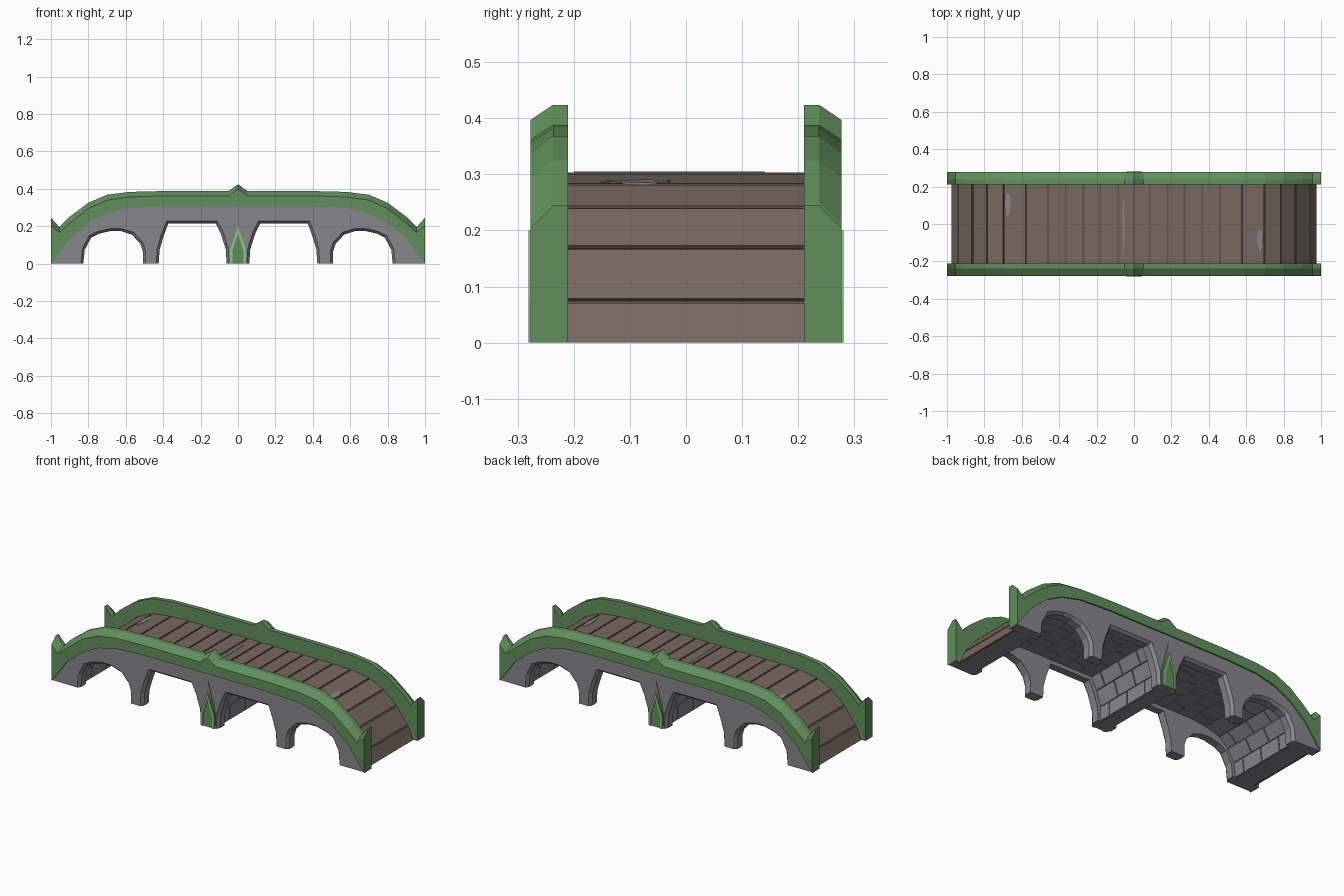
import bpy, bmesh, math

if "Cube" in bpy.data.objects:
    bpy.data.objects.remove(bpy.data.objects["Cube"])


def material(name, rgb):
    m = bpy.data.materials.new(name)
    m.diffuse_color = (*rgb, 1)
    m.use_nodes = True
    m.node_tree.nodes["Principled BSDF"].inputs["Base Color"].default_value = m.diffuse_color
    return m


GREEN = material("rail green", (0.119, 0.274, 0.107))
LIGHT = material("light green", (0.243, 0.571, 0.205))
STONE = material("grey stone", (0.242, 0.242, 0.264))
WOOD = material("brown wood", (0.188, 0.140, 0.113))
DARK = material("dark wood", (0.120, 0.088, 0.070))


def loft(bm, rings):
    """Skin a list of equal-length closed rings and cap both ends."""
    vs = [[bm.verts.new(p) for p in r] for r in rings]
    n = len(rings[0])
    for a, b in zip(vs, vs[1:]):
        for i in range(n):
            j = (i + 1) % n
            bm.faces.new((a[i], a[j], b[j], b[i]))
    bm.faces.new(vs[0][::-1])
    bm.faces.new(vs[-1])


def finish(bm, name, mat):
    bmesh.ops.recalc_face_normals(bm, faces=bm.faces[:])
    me = bpy.data.meshes.new(name)
    bm.to_mesh(me)
    bm.free()
    me.materials.append(mat)
    ob = bpy.data.objects.new(name, me)
    bpy.context.collection.objects.link(ob)
    return ob


def prism(bm, pts, y0, y1):
    loft(bm, [[(x, y, z) for x, z in pts] for y in (y0, y1)])


def both(pts):
    """Mirror a right-half list (starting at x = 0) to run left to right."""
    return [(-p[0], *p[1:]) for p in pts[:0:-1]] + pts


# Rails: station = x, top, chamfer drop, bottom
stations = both([(0, .424, .027, .305), (.05, .388, .026, .305),
                 (.38, .388, .026, .305), (.58, .383, .027, .296),
                 (.70, .368, .029, .268), (.80, .325, .031, .218),
                 (.90, .25, .034, .134), (.955, .195, .03, .06),
                 (1, .245, .04, 0)])
bm = bmesh.new()
for s in (1, -1):
    loft(bm, [[(x, s * .21, b), (x, s * .21, t), (x, s * .237, t),
               (x, s * .277, t - d), (x, s * .277, b)]
              for x, t, d, b in stations])
finish(bm, "side_rails", GREEN)

# Side walls with chamfered arch openings
side_arch = [(.84, 0), (.832, .08), (.795, .15), (.75, .172), (.68, .188),
             (.62, .186), (.56, .168), (.51, .115), (.495, .07), (.495, 0)]
mid_arch = [(.437, 0), (.432, .08), (.412, .15), (.382, .228), (.11, .228),
            (.08, .17), (.052, .08), (.048, 0)]


def shrink(arch, k=.013):
    cx = (arch[0][0] + arch[-1][0]) / 2
    half = arch[0][0] - cx
    return [(cx + (x - cx) * (1 - k / half), z - k * min(1, z / .16))
            for x, z in arch]


def wall_outline(arches):
    right = sum(arches, [])
    left = [(-x, z) for x, z in right[::-1]]
    return [(x, b + .001) for x, t, d, b in stations] + right + left


outer = wall_outline([side_arch, mid_arch])
inner = wall_outline([shrink(side_arch), shrink(mid_arch)])
bm = bmesh.new()
for s in (1, -1):
    loft(bm, [[(x, s * y, z) for x, z in r]
              for y, r in ((.269, outer), (.253, inner), (.21, inner))])
finish(bm, "arched_side_walls", STONE)

# Deck profile (right half) and its height at any x
deck = [(0, .303), (.085, .303), (.18, .303), (.27, .303), (.365, .303),
        (.46, .303), (.575, .30), (.695, .283), (.785, .242), (.865, .17),
        (.94, .075), (.975, 0)]
W = .211


def deck_z(x):
    for (a, za), (b, zb) in zip(deck, deck[1:]):
        if a <= abs(x) <= b:
            return za + (zb - za) * (abs(x) - a) / (b - a)


def offset(pts, k):
    out = []
    for i, (x, z) in enumerate(pts):
        a, b = pts[max(i - 1, 0)], pts[min(i + 1, len(pts) - 1)]
        dx, dz = b[0] - a[0], b[1] - a[1]
        L = math.hypot(dx, dz)
        out.append((x + dz / L * k, max(0, z - dx / L * k)))
    return out


# Planks with narrow gaps, on a thin dark bed
bm = bmesh.new()
for m in (1, -1):
    for (ax, az), (bx, bz) in zip(deck, deck[1:]):
        L = math.hypot(bx - ax, bz - az)
        u, w = (bx - ax) / L, (bz - az) / L
        g = .0045
        a = (ax + u * g, az + w * g)
        b = (bx - u * g, bz - w * g) if bz > 0 else (bx, bz)
        q = [a, b, (b[0] + w * .012, max(0, b[1] - u * .012)),
             (a[0] + w * .012, a[1] - u * .012)]
        prism(bm, [(m * x, z) for x, z in q], -W, W)
finish(bm, "deck_planks", WOOD)
bed_top, bed_low = offset(both(deck), .007), offset(both(deck), .016)
bm = bmesh.new()
prism(bm, bed_top + bed_low[::-1], -W, W)
finish(bm, "deck_bed", DARK)

# Stone core: vault underside, end abutments and full-width middle pier
under = [(.852, 0), (.842, .085), (.80, .155), (.74, .205), (.65, .232),
         (.55, .243), (.46, .243), (.37, .243), (.28, .243), (.19, .243),
         (.10, .243), (.066, .17), (.038, .085), (.038, 0)]
low_half = [p for p in bed_low if p[0] >= 0]
bm = bmesh.new()
for m in (1, -1):
    prism(bm, [(m * x, z) for x, z in low_half + under + [(0, 0)]], -W, W)
finish(bm, "stone_core", STONE)

# Raised staggered bricks over the underside
bm = bmesh.new()
for m in (1, -1):
    for i, ((ax, az), (bx, bz)) in enumerate(zip(under, under[1:])):
        L = math.hypot(bx - ax, bz - az)
        u, w = (bx - ax) / L, (bz - az) / L
        g, h = .003, .008
        a = (ax + u * g, az + w * g)
        b = (bx - u * g, bz - w * g)
        q = [a, b, (b[0] - w * h, max(0, b[1] + u * h)),
             (a[0] - w * h, max(0, a[1] + u * h))]
        q = [(m * x, z) for x, z in q]
        cuts = [-.21, -.07, .07, .21] if i % 2 else [-.21, -.14, 0, .14, .21]
        for c, d in zip(cuts, cuts[1:]):
            prism(bm, q, c + g, d - g)
finish(bm, "underside_bricks", STONE)

# Pointed ornaments on the middle piers
back = [(-.05, 0), (-.046, .08), (0, .26), (.046, .08), (.05, 0)]
frame = [(-.042, 0), (-.042, .075), (0, .2), (.042, .075), (.042, 0),
         (.029, 0), (.029, .07), (0, .16), (-.029, .07), (-.029, 0)]
for name, pts, y1, mat in (("ornament_backs", back, .273, STONE),
                           ("ornament_frames", frame, .281, LIGHT),
                           ("ornament_panels", frame[5:], .276, GREEN)):
    bm = bmesh.new()
    for s in (1, -1):
        prism(bm, pts, s * .26, s * y1)
    finish(bm, name, mat)

# Worn patches where stone shows through the deck
bm = bmesh.new()
for cx, cy, rx, ry in ((-.677, .10, .019, .062), (.673, -.09, .019, .062),
                       (-.056, -.03, .005, .17)):
    shape = [(0, -1), (.7, -.5), (1, .3), (.5, .9), (-.5, 1), (-.9, .4),
             (-.7, -.3)]
    pts = [(cx + rx * a, cy + ry * b) for a, b in shape]
    loft(bm, [[(x, y, deck_z(x) + k) for x, y in pts] for k in (-.002, .002)])
finish(bm, "worn_patches", STONE)
